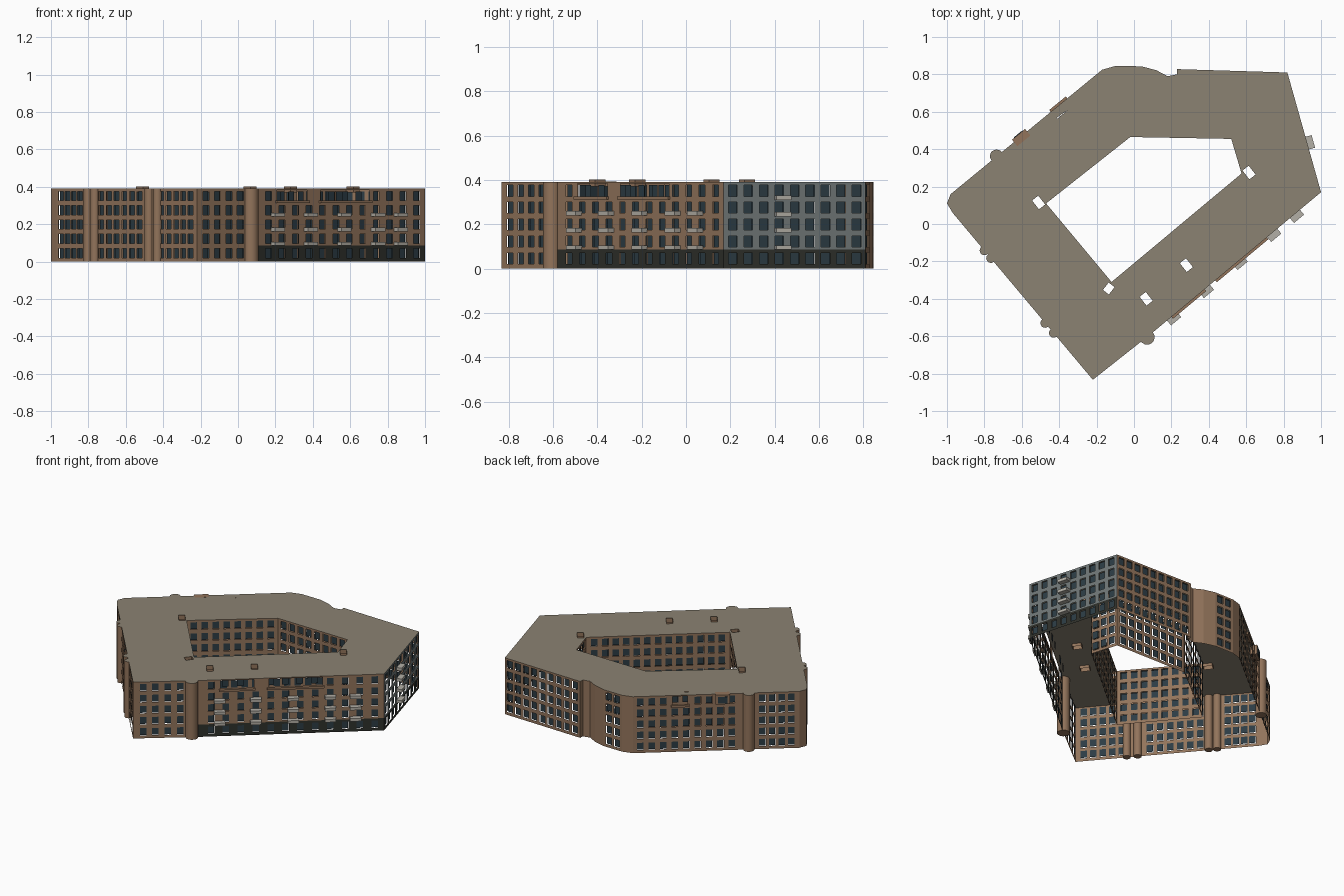
import bpy, bmesh, math
from mathutils import Vector, Matrix

cube = bpy.data.objects.get("Cube")
if cube:
    bpy.data.objects.remove(cube)

HEIGHT = 0.39
BASE_TOP = 0.085
ROWS = [0.045 + 0.0765 * i for i in range(5)]
WIN_W, WIN_H = 0.041, 0.05


def material(name, r, g, b):
    m = bpy.data.materials.new(name)
    m.use_nodes = True
    m.diffuse_color = (r, g, b, 1)
    m.node_tree.nodes["Principled BSDF"].inputs["Base Color"].default_value = (r, g, b, 1)
    return m


BRICK = material("brown brick", 0.29, 0.175, 0.105)
GREY = material("blue grey render", 0.16, 0.185, 0.185)
DARK = material("dark plinth", 0.028, 0.03, 0.024)
GLASS = material("dark glass", 0.025, 0.045, 0.058)
ROOF = material("taupe roof", 0.26, 0.225, 0.17)
PALE = material("pale concrete", 0.45, 0.43, 0.38)


def finish(bm, name, mats):
    mesh = bpy.data.meshes.new(name)
    bm.to_mesh(mesh)
    bm.free()
    for m in mats:
        mesh.materials.append(m)
    obj = bpy.data.objects.new(name, mesh)
    bpy.context.collection.objects.link(obj)
    return obj


def box(name, centre, size, angle, mat):
    bm = bmesh.new()
    turn = Matrix.Translation(centre) @ Matrix.Rotation(angle, 4, "Z")
    bmesh.ops.create_cube(bm, size=1, matrix=turn @ Matrix.Diagonal((*size, 1)))
    return finish(bm, name, [mat])


panes = bmesh.new()


def wall(name, a, b, spans=(), recesses=(), paint=0, plinth=False):
    """Wall from a to b, facing right of travel; spans = (start, end, windows)."""
    a, b = Vector((*a, 0)), Vector((*b, 0))
    length = (b - a).length
    along = (b - a) / length
    out = Vector((along.y, -along.x, 0))

    def quad(bm, u0, u1, z0, z1, depth):
        corners = ((u0, z0), (u1, z0), (u1, z1), (u0, z1))
        pts = [a + along * u - out * depth + Vector((0, 0, z)) for u, z in corners]
        return bm.faces.new([bm.verts.new(p) for p in pts])

    # Large top floor recesses come first, then the regular windows
    holes = [(s * length, e * length, 0.325, 0.383) for s, e in recesses]
    wide = list(holes)
    for s, e, n in spans:
        step = (e - s) * length / n
        for i in range(n):
            u = s * length + (i + 0.5) * step
            for z in ROWS:
                win = (u - WIN_W / 2, u + WIN_W / 2, z - WIN_H / 2, z + WIN_H / 2)
                inset = any(r[0] - WIN_W < u < r[1] + WIN_W and z > r[2] for r in wide)
                inside = any(r[0] < u < r[1] and z > r[2] for r in wide)
                if not inset:
                    holes.append(win)
                if inside or not inset:
                    quad(panes, *win, 0.035 if inside else 0.008)

    us = sorted({0, length} | {round(h[k], 5) for h in holes for k in (0, 1)})
    zs = {0, HEIGHT} | {round(h[k], 5) for h in holes for k in (2, 3)}
    zs = sorted(zs | ({BASE_TOP} if plinth else set()))
    bm = bmesh.new()
    for u0, u1 in zip(us, us[1:]):
        for z0, z1 in zip(zs, zs[1:]):
            u, z = (u0 + u1) / 2, (z0 + z1) / 2
            if not any(h[0] < u < h[1] and h[2] < z < h[3] for h in holes):
                face = quad(bm, u0, u1, z0, z1, 0)
                face.material_index = 2 if plinth and z < BASE_TOP else paint
    bmesh.ops.remove_doubles(bm, verts=bm.verts, dist=0.0001)
    finish(bm, name, [BRICK, GREY, DARK])

    # Sill and end cheeks of each recess
    angle = math.atan2(along.y, along.x)
    for u0, u1, z0, z1 in wide:
        mid = a + along * (u0 + u1) / 2 + out * 0.004
        box(name + "_recess_sill", mid + Vector((0, 0, z0 - 0.006)),
            (u1 - u0 + 0.02, 0.018, 0.014), angle, BRICK)


# Outer facades, anticlockwise
west, south, split = (-0.97, 0.06), (-0.22, -0.833), (0.1, -0.58)
east, north_east, north_west = (1.0, 0.17), (0.82, 0.81), (-0.17, 0.825)
west_top = (-0.98, 0.16)
dip = [(0.23, 0.828), (0.23, 0.80), (0.18, 0.79), (0.12, 0.822), (0.04, 0.843), (-0.1, 0.845)]

wall("south_west_wall", west, south, [(0.01, 0.19, 4), (0.29, 0.62, 6), (0.72, 0.98, 5)])
wall("south_corner_wall", south, split, [(0.06, 0.82, 4)])
wall("south_east_wall", split, east, [(0.03, 0.99, 12)],
     [(0.12, 0.30), (0.38, 0.67)], plinth=True)
wall("north_east_wall", east, north_east, [(0.01, 0.99, 9)], paint=1, plinth=True)
wall("north_wall", north_east, dip[0], [(0.01, 0.98, 9)])
for i, (p, q) in enumerate(zip(dip, dip[1:] + [north_west])):
    wall(f"curved_wall_{i}", p, q, [(0.05, 0.95, 2)] if i == 4 else [])
wall("north_west_wall", north_west, west_top, [(0.01, 0.63, 9), (0.75, 0.98, 4)],
     [(0.24, 0.33)])
wall("west_corner_upper", west_top, (-1.0, 0.11))
wall("west_corner_lower", (-1.0, 0.11), west)

# Courtyard facades, clockwise
court = [(-0.02, 0.465), (0.52, 0.455), (0.575, 0.27), (-0.12, -0.31), (-0.47, 0.11)]
for i, (p, q) in enumerate(zip(court, court[1:] + court[:1])):
    count = round(math.dist(p, q) / 0.072)
    wall(f"courtyard_wall_{i}", p, q, [(0.02, 0.98, count)])

finish(panes, "window_panes", [GLASS])


# Roof with courtyard and shaft openings
def rectangle(x, y, length, width, angle):
    turn = Matrix.Rotation(angle, 2)
    ends = ((-1, -1), (1, -1), (1, 1), (-1, 1))
    return [Vector((x, y)) + turn @ Vector((i * length / 2, j * width / 2)) for i, j in ends]


tilt = math.radians(-52)
shafts = [rectangle(x, y, 0.06, 0.042, tilt)
          for x, y in ((0.065, -0.4), (0.28, -0.22), (0.615, 0.275), (-0.51, 0.115))]
shafts.append(rectangle(-0.135, -0.345, 0.05, 0.04, -tilt))
loggia = rectangle(-0.395, 0.608, 0.085, 0.05, math.radians(39.4))
outline = [west, south, split, east, north_east, *dip, north_west, west_top, (-1.0, 0.11)]

bm = bmesh.new()
for loop in [outline, court, loggia, *shafts]:
    verts = [bm.verts.new((p[0], p[1], HEIGHT)) for p in loop]
    for v, w in zip(verts, verts[1:] + verts[:1]):
        bm.edges.new((v, w))
bmesh.ops.triangle_fill(bm, use_beauty=True, edges=bm.edges[:], normal=(0, 0, 1))
for f in bm.faces:
    if f.normal.z < 0:
        f.normal_flip()
finish(bm, "roof", [ROOF])

# Low open collars around the shafts
for i, loop in enumerate(shafts):
    bm = bmesh.new()
    top = HEIGHT + (0.012 if i < 4 else 0.002)
    for p, q in zip(loop, loop[1:] + loop[:1]):
        corners = ((p, HEIGHT - 0.02), (q, HEIGHT - 0.02), (q, top), (p, top))
        bm.faces.new([bm.verts.new((c.x, c.y, z)) for c, z in corners])
    finish(bm, f"shaft_collar_{i}", [BRICK])

# Round pilasters half sunk into the walls
pilasters = [(-0.80, -0.142, 0.025), (-0.765, -0.183, 0.025), (-0.475, -0.53, 0.025),
             (-0.43, -0.583, 0.025), (0.07, -0.605, 0.04), (-0.735, 0.363, 0.035)]
for i, (x, y, r) in enumerate(pilasters):
    bm = bmesh.new()
    bmesh.ops.create_cone(bm, cap_ends=True, segments=20, radius1=r, radius2=r, depth=HEIGHT,
                          matrix=Matrix.Translation((x, y, HEIGHT / 2)))
    for f in bm.faces:
        f.material_index = 1 if f.normal.z > 0.5 else 0
        f.smooth = abs(f.normal.z) < 0.5
    for e in bm.edges:
        e.smooth = all(f.smooth for f in e.link_faces)
    finish(bm, f"pilaster_{i}", [BRICK, ROOF])


# Balconies: stacks on the two eastern facades
def balcony_stack(name, a, b, t, levels):
    a, b = Vector((*a, 0)), Vector((*b, 0))
    d = (b - a).normalized()
    spot = a.lerp(b, t) + Vector((d.y, -d.x, 0)) * 0.016
    for z in levels:
        box(name, spot + Vector((0, 0, z)), (0.07, 0.036, 0.02), math.atan2(d.y, d.x), PALE)


for t in (0.115, 0.31, 0.51, 0.71, 0.845):
    balcony_stack("south_east_balcony", split, east, t, (0.095, 0.172, 0.25))
balcony_stack("north_east_balcony", east, north_east, 0.41, (0.095, 0.172, 0.245, 0.32))

# Shallow top floor bay on the north west side
box("north_west_bay", (-0.603, 0.462, 0.358), (0.09, 0.045, 0.065), math.radians(39.4), BRICK)
box("north_west_bay_window", (-0.618, 0.4795, 0.355), (0.06, 0.006, 0.045),
    math.radians(39.4), GLASS)
